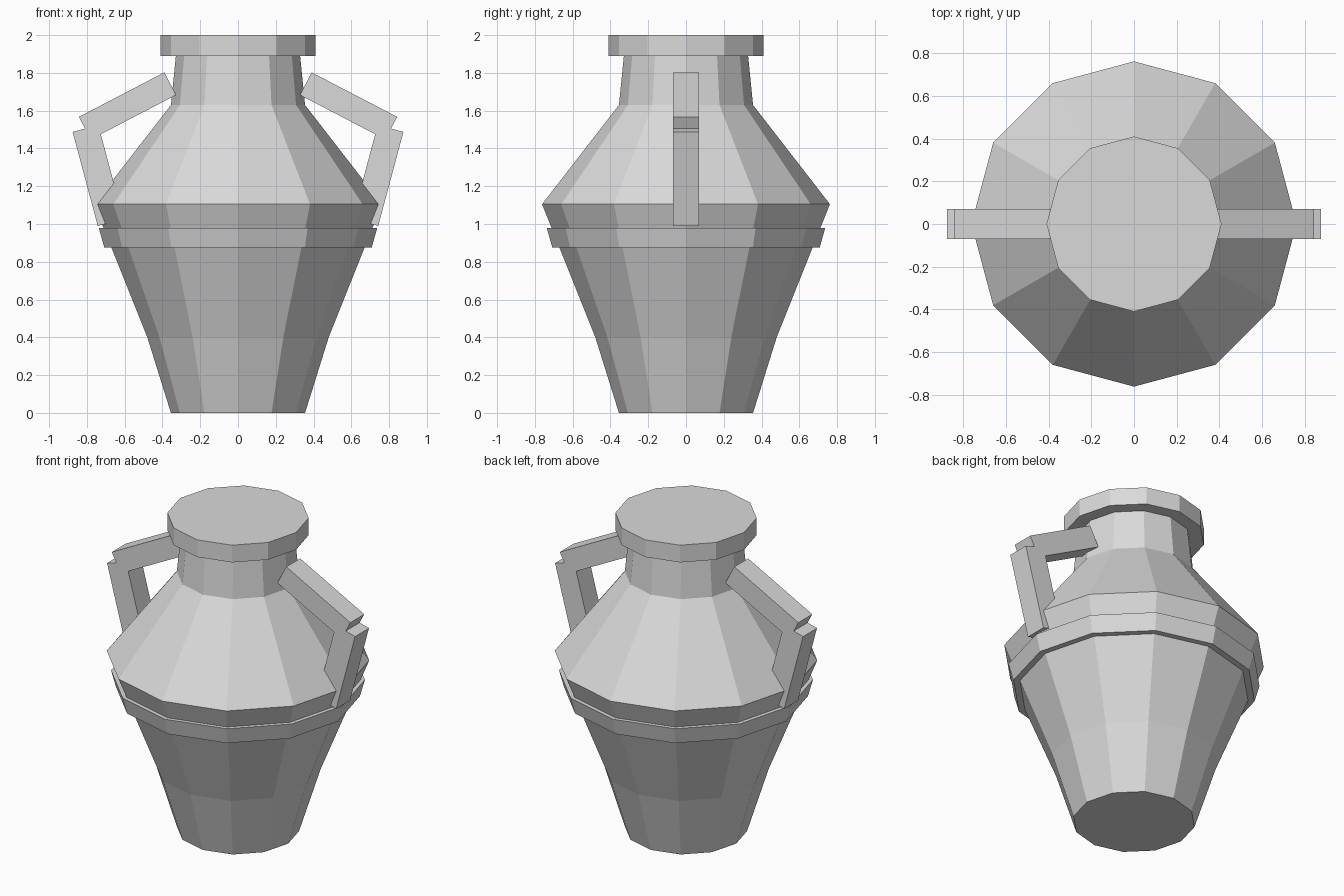
import bpy, bmesh
from math import sin, cos, pi, radians
from mathutils import Matrix

SIDES = 12

cube = bpy.data.objects.get("Cube")
if cube:
    bpy.data.objects.remove(cube, do_unlink=True)

clay = bpy.data.materials.new("grey_clay")
clay.use_nodes = True
colour = (0.7, 0.7, 0.7, 1)
clay.diffuse_color = colour
clay.node_tree.nodes["Principled BSDF"].inputs["Base Color"].default_value = colour


def add_object(name, bm):
    bmesh.ops.recalc_face_normals(bm, faces=bm.faces)
    mesh = bpy.data.meshes.new(name)
    bm.to_mesh(mesh)
    bm.free()
    mesh.materials.append(clay)
    obj = bpy.data.objects.new(name, mesh)
    bpy.context.collection.objects.link(obj)
    return obj


def lathe(name, profile, hollow=False):
    """Turn a (radius, height) profile; hollow joins its ends into a ring."""
    bm = bmesh.new()
    rings = [[bm.verts.new((r * cos(2 * pi * i / SIDES), r * sin(2 * pi * i / SIDES), z))
              for i in range(SIDES)] for r, z in profile]
    pairs = list(zip(rings, rings[1:]))
    if hollow:
        pairs.append((rings[-1], rings[0]))
    else:
        bm.faces.new(rings[0])
        bm.faces.new(rings[-1])
    for low, high in pairs:
        for i in range(SIDES):
            j = (i + 1) % SIDES
            bm.faces.new((low[i], low[j], high[j], high[i]))
    return add_object(name, bm)


def bar(name, centre, size, angle):
    """Box tilted about the y axis."""
    bm = bmesh.new()
    place = (Matrix.Translation(centre) @ Matrix.Rotation(angle, 4, 'Y')
             @ Matrix.Diagonal((*size, 1)))
    bmesh.ops.create_cube(bm, size=1, matrix=place)
    return add_object(name, bm)


# Vessel: foot, belly, shoulder and neck
lathe("body", [(0.355, 0), (0.48, 0.4), (0.762, 1.105), (0.355, 1.63), (0.328, 1.9)])

# Raised band below the shoulder
lathe("belly_band", [(0.66, 0.875), (0.708, 0.875), (0.737, 0.98), (0.70, 0.98)], hollow=True)

# Closed rim on top
lathe("rim_lid", [(0.41, 1.89), (0.41, 2.0)])

# Two-piece handles on both sides
for side, s in (("left", 1), ("right", -1)):
    bar(side + "_handle_upper", (s * 0.585, 0, 1.625), (0.51, 0.14, 0.135), s * radians(27.5))
    bar(side + "_handle_lower", (s * 0.741, 0, 1.257), (0.141, 0.14, 0.515), s * radians(15))
